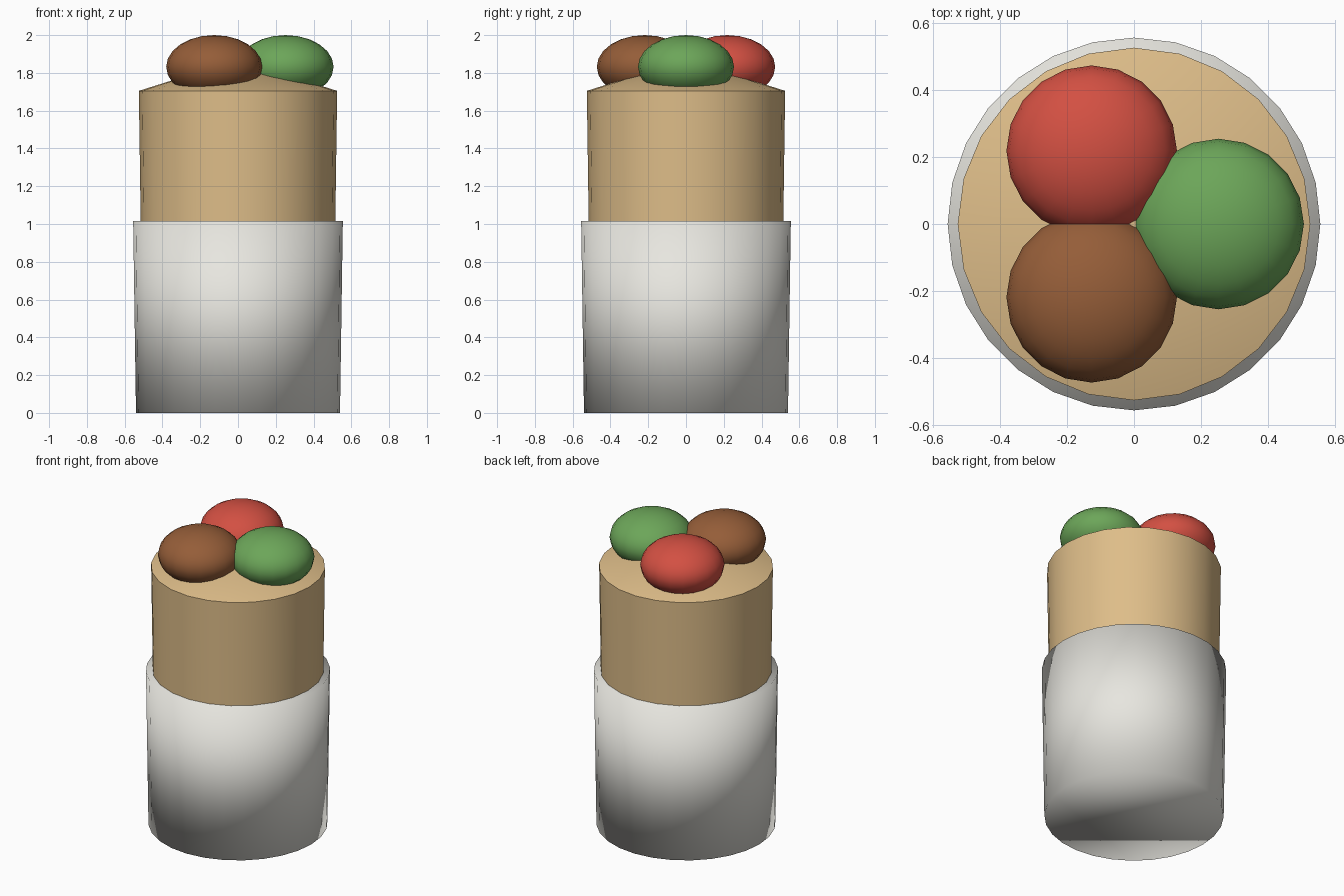
import bpy, bmesh
from math import cos, sin, radians, tau

if "Cube" in bpy.data.objects:
    bpy.data.objects.remove(bpy.data.objects["Cube"])


def material(name, rgb):
    m = bpy.data.materials.new(name)
    m.diffuse_color = (*rgb, 1)
    m.use_nodes = True
    m.node_tree.nodes["Principled BSDF"].inputs["Base Color"].default_value = m.diffuse_color
    return m


def finish(bm, name, mat):
    bmesh.ops.recalc_face_normals(bm, faces=bm.faces)
    for f in bm.faces:
        f.smooth = True
    mesh = bpy.data.meshes.new(name)
    bm.to_mesh(mesh)
    bm.free()
    mesh.materials.append(mat)
    ob = bpy.data.objects.new(name, mesh)
    bpy.context.collection.objects.link(ob)
    return ob


def frustum(name, sides, r1, r2, z1, z2, mat, tip=None):
    """Tapered closed drum; an optional tip replaces the flat top."""
    bm = bmesh.new()
    rings = [[bm.verts.new((r * cos(tau * i / sides), r * sin(tau * i / sides), z))
              for i in range(sides)] for r, z in ((r1, z1), (r2, z2))]
    low, high = rings
    apex = bm.verts.new((0, 0, tip)) if tip else None
    bm.faces.new(low[::-1])
    if not tip:
        bm.faces.new(high)
    for i in range(sides):
        j = (i + 1) % sides
        bm.faces.new((low[i], low[j], high[j], high[i]))
        if tip:
            bm.faces.new((high[i], high[j], apex))
    return finish(bm, name, mat)


# Paper sleeve
frustum("paper_sleeve", 28, 0.54, 0.555, 0, 1.015, material("paper", (0.80, 0.79, 0.74)))

# Bread roll with shallow conical top; keep its rim crisp
roll = frustum("bread_roll", 24, 0.505, 0.525, 0.3, 1.705,
               material("bread", (0.73, 0.51, 0.25)), tip=1.87)
bpy.context.view_layer.objects.active = roll
roll.select_set(True)
bpy.ops.object.shade_smooth_by_angle(angle=radians(40))

# Three flattened filling balls around the middle
fillings = [("green_filling", (0.15, 0.38, 0.10), 0),
            ("red_filling", (0.65, 0.08, 0.055), 120),
            ("brown_filling", (0.30, 0.11, 0.04), 240)]
for name, rgb, deg in fillings:
    bm = bmesh.new()
    bmesh.ops.create_uvsphere(bm, u_segments=20, v_segments=12, radius=0.254)
    ball = finish(bm, name, material(name, rgb))
    ball.location = (0.252 * cos(radians(deg)), 0.252 * sin(radians(deg)), 1.832)
    ball.scale.z = 0.168 / 0.254
